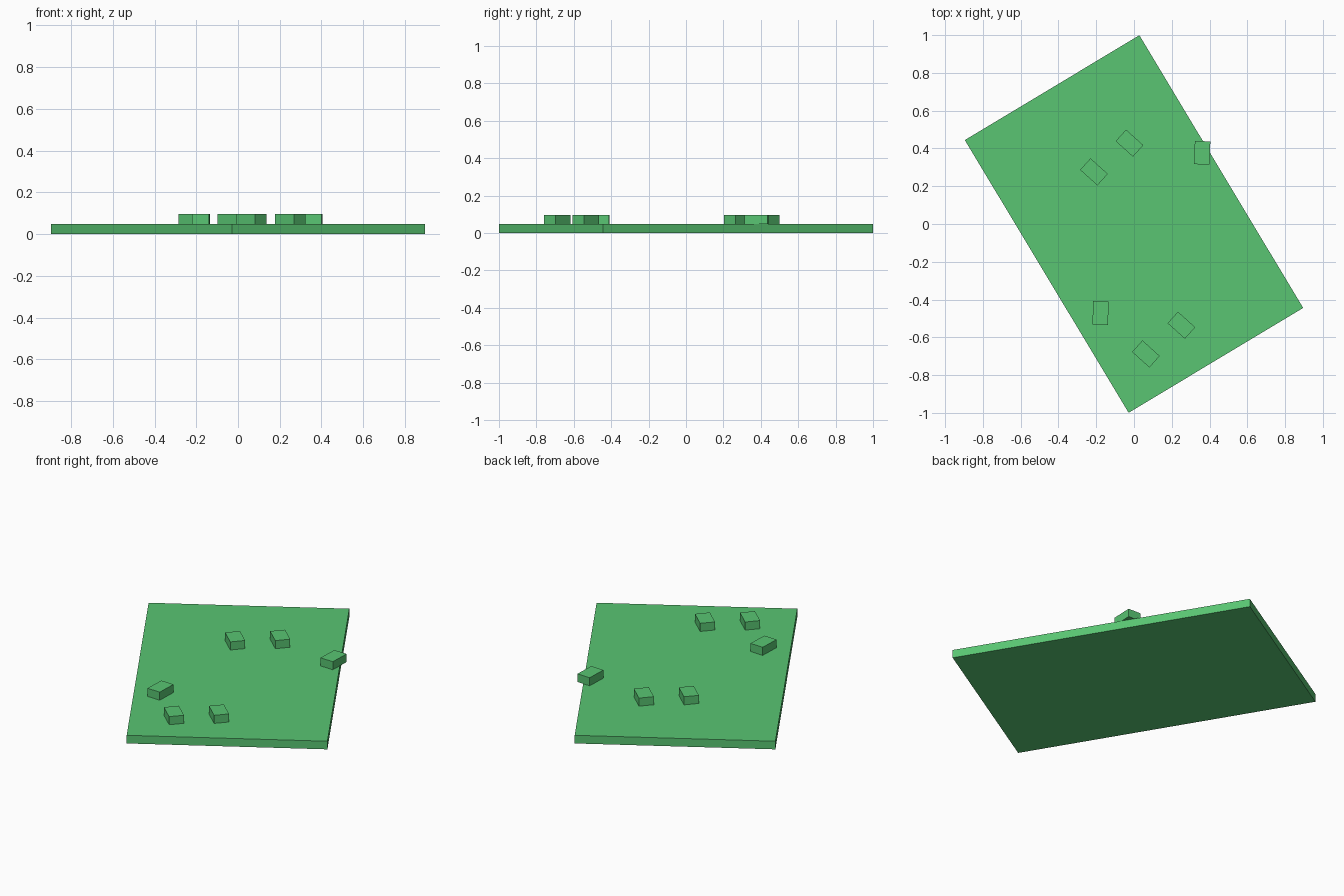
import bpy
from math import radians

if "Cube" in bpy.data.objects:
    bpy.data.objects.remove(bpy.data.objects["Cube"])

green = bpy.data.materials.new("green")
green.diffuse_color = (0.10, 0.56, 0.17, 1)
green.use_nodes = True
green.node_tree.nodes["Principled BSDF"].inputs["Base Color"].default_value = green.diffuse_color


def box(name, size, centre, angle):
    bpy.ops.mesh.primitive_cube_add(size=1, location=centre, rotation=(0, 0, radians(angle)))
    ob = bpy.context.object
    ob.name = name
    ob.scale = size
    bpy.ops.object.transform_apply(location=False, rotation=False, scale=True)
    ob.data.materials.append(green)
    return ob


T = 0.048  # thickness of plate and studs

# Base plate, turned on the ground
box("base_plate", (1.078, 1.684, T), (0, 0, T / 2), 31)

# Two groups of three studs: the second repeats the first, shifted
studs = [(-0.024, 0.428, -42), (-0.212, 0.276, -42), (0.361, 0.377, 88)]
shifts = [(0.275, -0.964), (0.275, -0.964), (-0.538, -0.848)]
for i, ((x, y, a), (dx, dy)) in enumerate(zip(studs, shifts), 1):
    box(f"back_stud_{i}", (0.123, 0.082, T), (x, y, T * 1.5), a)
    box(f"front_stud_{i}", (0.123, 0.082, T), (x + dx, y + dy, T * 1.5), a)
